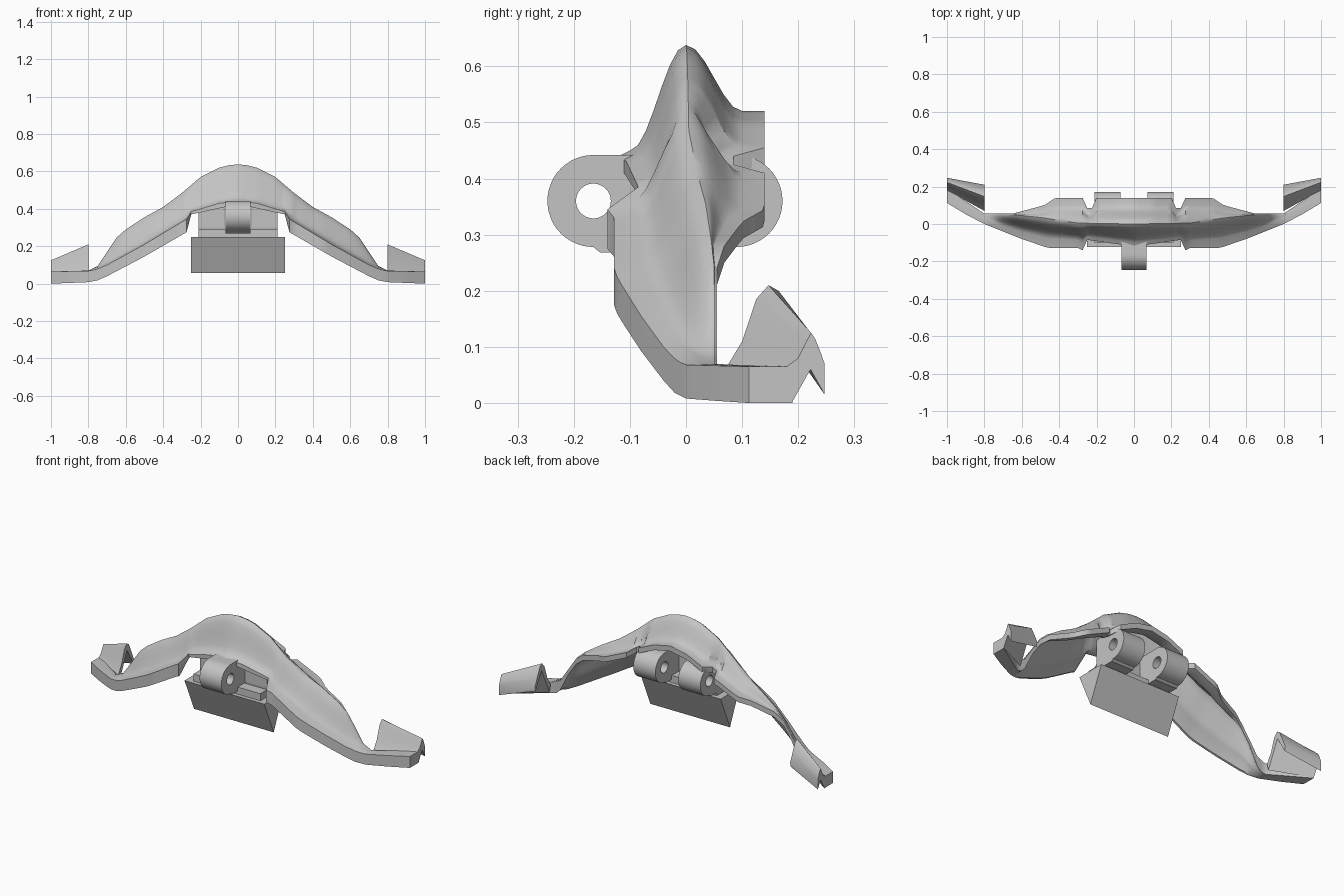
import bpy, bmesh, math

cube = bpy.data.objects.get("Cube")
if cube:
    bpy.data.objects.remove(cube, do_unlink=True)

# One plain grey material
grey = bpy.data.materials.new("plain_grey")
grey.use_nodes = True
tone = (0.55, 0.55, 0.55, 1)
grey.diffuse_color = tone
grey.node_tree.nodes["Principled BSDF"].inputs["Base Color"].default_value = tone


def loft(name, sections, ring=False, smooth=35):
    """Skin closed sections of equal length; cap the ends or close them into a ring."""
    bm = bmesh.new()
    rows = [[bm.verts.new(p) for p in sec] for sec in sections]
    pairs = list(zip(rows, rows[1:]))
    if ring:
        pairs.append((rows[-1], rows[0]))
    else:
        bm.faces.new(rows[0])
        bm.faces.new(rows[-1])
    for a, b in pairs:
        for i in range(len(a)):
            j = (i + 1) % len(a)
            bm.faces.new((a[i], a[j], b[j], b[i]))
    bmesh.ops.remove_doubles(bm, verts=bm.verts, dist=0.0003)
    bmesh.ops.recalc_face_normals(bm, faces=bm.faces)
    mesh = bpy.data.meshes.new(name)
    bm.to_mesh(mesh)
    bm.free()
    mesh.materials.append(grey)
    obj = bpy.data.objects.new(name, mesh)
    bpy.context.collection.objects.link(obj)
    bpy.ops.object.select_all(action='DESELECT')
    obj.select_set(True)
    bpy.context.view_layer.objects.active = obj
    if smooth:
        bpy.ops.object.shade_smooth_by_angle(angle=math.radians(smooth))
    return obj


def along(curve, x):
    """Read a value off a list of (x, value) points."""
    for (x0, v0), (x1, v1) in zip(curve, curve[1:]):
        if x <= x1:
            return v0 + (v1 - v0) * (x - x0) / (x1 - x0)
    return curve[-1][1]


# Guide curves of the arched shell, from the centre to the tip
front_y = [(0, -.12), (.25, -.085), (.275, -.14), (.3, -.128), (.46, -.128),
           (.6, -.08), (.7, -.04), (.8, 0), (.9, .052), (1, .112)]
crease_z = [(0, .44), (.1, .43), (.25, .385), (.275, .345), (.5, .21),
            (.7, .1), (.76, .075), (.8, .068), (1, .065)]
bottom_z = [(0, .425), (.25, .37), (.275, .275), (.5, .145), (.7, .04),
            (.75, .018), (.8, .008), (1, 0)]
shelf_width = [(0, .02), (.25, .015), (.275, .04), (.46, .05), (.7, .03), (1, .01)]
ridge_y = [(0, 0), (.3, .005), (.4, .02), (.5, .035), (.65, .05), (.8, .05), (1, .14)]
ridge_z = [(0, .638), (.05, .633), (.1, .62), (.2, .57), (.3, .485), (.4, .41),
           (.5, .355), (.6, .29), (.65, .245), (.7, .17), (.75, .095), (.8, .07), (1, .065)]
back_y = [(0, .14), (.2, .14), (.225, .085), (.25, .085), (.275, .14), (.42, .14),
          (.48, .1), (.65, .055), (.8, .055), (1, .19)]
back_z = [(0, .52), (.1, .5), (.2, .455), (.275, .41), (.42, .345), (.5, .315),
          (.6, .28), (.65, .24), (.7, .168), (.75, .092), (.8, .069), (1, .065)]
wall = [(0, .03), (.7, .03), (.78, .07), (1, .07)]


def shell_section(x):
    a = abs(x)
    fy, cz, bz = along(front_y, a), along(crease_z, a), along(bottom_z, a)
    ry, rz = along(ridge_y, a), along(ridge_z, a)
    by, kz = along(back_y, a), along(back_z, a)
    sy, sz = fy + along(shelf_width, a), min(cz + .01, rz)
    foot = max(by * .72, ry + .002)
    top = []
    for i in range(8):
        t = i / 7
        top.append((sy + (ry - sy) * t, sz + (rz - sz) * (1 - math.cos(math.pi * t)) / 2))
    for i in range(1, 7):
        t = i / 6
        top.append((ry + (foot - ry) * t, rz + (kz - rz) * (1 - math.cos(math.pi * t)) / 2))
    top.append((by, kz))
    inner = [(max(fy + .015, ry + (y - ry) * .86), max(bz, z - along(wall, a))) for y, z in top[:-1]]
    inner.append((by, max(bz, kz - along(wall, a))))
    outline = [(fy, bz), (fy, cz)] + top + inner[::-1] + [(fy + .012, bz)]
    return [(x, y, z) for y, z in outline]


loft("arched_shell", [shell_section(i / 40) for i in range(-40, 41)])

# Hollow raised fins behind both tips
fin_root = [(.07, .06), (.1, .11), (.125, .185), (.147, .21), (.165, .2),
            (.19, .145), (.21, .1), (.205, .075), (.15, .17), (.08, .02)]
fin_tip = [(.18, .065), (.2, .08), (.215, .11), (.223, .125), (.23, .115),
           (.24, .09), (.247, .07), (.247, .015), (.222, .06), (.19, .003)]
for side, label in ((1, "left"), (-1, "right")):
    loft(label + "_tip_fin", [[(side * x, y, z) for y, z in pts]
                              for x, pts in ((.8, fin_root), (1, fin_tip))])


# Hinge knuckles: round at the outer end, squared where they meet the middle
def knuckle(name, x0, x1, y, inward, z=.36, r=.082, hole=.031, reach=.13):
    rings = []
    count = 48
    for i in range(count):
        ang = 2 * math.pi * i / count
        c, s = math.cos(ang), math.sin(ang)
        far = r
        if c > .01:
            far = min(reach / c, (r if s > 0 else r + .01) / max(abs(s), .01))
        rings.append([(x, y + inward * c * d, z + s * d)
                      for x, d in ((x0, hole), (x0, far), (x1, far), (x1, hole))])
    loft(name, rings, ring=True)


knuckle("front_knuckle", -.068, .068, -.165, 1)
knuckle("back_left_knuckle", .072, .21, .09, -1)
knuckle("back_right_knuckle", -.21, -.072, .09, -1)

# Joining plate and the wedge block below the hinge
plate = [(-.1, .25), (-.1, .29), (.025, .29), (.025, .25)]
wedge = [(-.122, .25), (.047, .25), (-.037, .058)]
for name, half, pts in (("hinge_plate", .21, plate), ("wedge_block", .25, wedge)):
    loft(name, [[(x, y, z) for y, z in pts] for x in (-half, half)], smooth=0)
